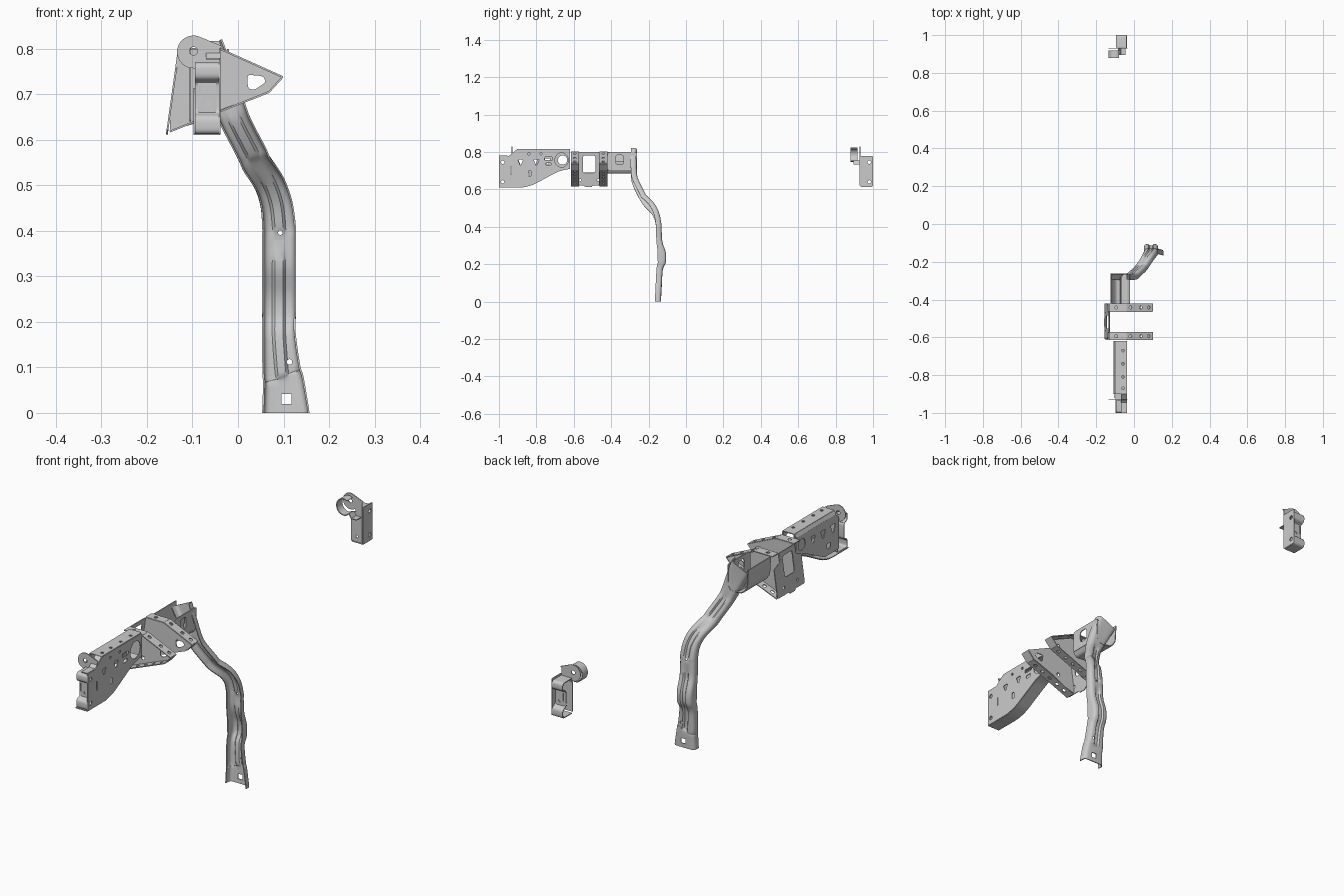
import bpy, bmesh, math
from mathutils import Vector, Matrix

if "Cube" in bpy.data.objects:
    bpy.data.objects.remove(bpy.data.objects["Cube"])

T = 0.004  # sheet thickness
X, Y, Z = Vector((1, 0, 0)), Vector((0, 1, 0)), Vector((0, 0, 1))


def add(name, me):
    ob = bpy.data.objects.new(name, me)
    bpy.context.collection.objects.link(ob)
    return ob


def evaluated(ob):
    bpy.context.view_layer.update()
    dg = bpy.context.evaluated_depsgraph_get()
    return bpy.data.meshes.new_from_object(ob.evaluated_get(dg))


def bake(ob):
    me = evaluated(ob)
    ob.modifiers.clear()
    ob.data = me


def oval(u, v, a, b=None, n=20):
    b = b or a
    return [(u + a * math.cos(2 * math.pi * i / n), v + b * math.sin(2 * math.pi * i / n)) for i in range(n)]


def fillet(pts, r, n=4, closed=True):
    out = []
    P = [Vector(p) for p in pts]
    for i, p in enumerate(P):
        if not closed and i in (0, len(P) - 1):
            out.append(tuple(p))
            continue
        a, b = P[i - 1] - p, P[(i + 1) % len(P)] - p
        k = min(r, a.length * 0.45, b.length * 0.45)
        s, e = p + a.normalized() * k, p + b.normalized() * k
        for j in range(n + 1):
            t = j / n
            out.append(tuple(s * (1 - t) ** 2 + p * 2 * t * (1 - t) + e * t * t))
    return out


def box(u, v, w, h, r=0.006):
    return fillet([(u - w, v - h), (u + w, v - h), (u + w, v + h), (u - w, v + h)], r)


def tri(u, v, s):
    return fillet([(u - s, v + s), (u + s, v + s), (u + s * 0.2, v - s), (u - s * 0.2, v - s)], s * 0.4)


def sheet(name, outline, holes, O, U, V):
    """Flat plate with holes, drawn in the U, V plane."""
    cu = bpy.data.curves.new(name, 'CURVE')
    cu.dimensions, cu.fill_mode, cu.extrude = '2D', 'BOTH', T / 2
    for loop in [outline] + holes:
        sp = cu.splines.new('POLY')
        sp.points.add(len(loop) - 1)
        for pt, (u, v) in zip(sp.points, loop):
            pt.co = (u, v, 0, 1)
        sp.use_cyclic_u = True
    tmp = add(name + "_tmp", cu)
    me = evaluated(tmp)
    bpy.data.objects.remove(tmp)
    W = U.cross(V).normalized()
    M = Matrix((U, V, W)).transposed().to_4x4()
    M.translation = Vector(O)
    me.transform(M)
    return add(name, me)


def grid_sheet(name, rows):
    """Bent sheet from rows of points, thickened."""
    bm = bmesh.new()
    R = [[bm.verts.new(p) for p in row] for row in rows]
    for a, b in zip(R, R[1:]):
        for i in range(len(a) - 1):
            bm.faces.new((a[i], a[i + 1], b[i + 1], b[i]))
    bmesh.ops.recalc_face_normals(bm, faces=bm.faces)
    me = bpy.data.meshes.new(name)
    bm.to_mesh(me)
    bm.free()
    ob = add(name, me)
    m = ob.modifiers.new("thick", 'SOLIDIFY')
    m.thickness, m.offset = T, 0
    bake(ob)
    return ob


def strip(name, prof, axis, a, b):
    """Open profile extruded along x (profile y,z) or y (profile x,z)."""
    f = (lambda p, k: (k, p[0], p[1])) if axis == 'x' else (lambda p, k: (p[0], k, p[1]))
    return grid_sheet(name, [[f(p, k) for p in prof] for k in (a, b)])


def cut(ob, loc, size, round_hole):
    if round_hole:
        bpy.ops.mesh.primitive_cylinder_add(vertices=20, radius=size, depth=0.12, location=loc, rotation=(math.pi / 2, 0, 0))
    else:
        bpy.ops.mesh.primitive_cube_add(size=1, location=loc)
        bpy.context.object.scale = (size * 2, 0.12, size * 2)
    c = bpy.context.object
    c.hide_render = True
    m = ob.modifiers.new("hole", 'BOOLEAN')
    m.operation, m.object, m.solver = 'DIFFERENCE', c, 'EXACT'
    bake(ob)
    bpy.data.objects.remove(c)


# Post: pressed channel swept through stations (x, y, z, width, depth, bead)
ST = [(.105, -.136, 0, .10, .03, 0), (.100, -.133, .07, .086, .03, 0), (.096, -.131, .09, .081, .03, .007),
      (.09, -.126, .17, .07, .032, .007), (.09, -.110, .21, .07, .042, .007), (.09, -.110, .26, .07, .042, .007),
      (.09, -.128, .32, .07, .03, .007), (.09, -.132, .38, .07, .028, 0), (.09, -.133, .41, .07, .028, .006),
      (.084, -.143, .46, .067, .028, .006), (.068, -.164, .505, .064, .03, .006), (.04, -.206, .55, .062, .03, 0),
      (.028, -.222, .575, .062, .03, .006), (-.003, -.252, .635, .062, .03, .006), (-.018, -.263, .67, .066, .03, 0),
      (-.045, -.266, .73, .08, .03, 0), (-.078, -.264, .80, .092, .03, 0)]


def spline(S, n=5):
    out = []
    for i in range(len(S) - 1):
        q = [S[max(i - 1, 0)], S[i], S[i + 1], S[min(i + 2, len(S) - 1)]]
        for j in range(n):
            t = j / n
            out.append([0.5 * (2 * b + (c - a) * t + (2 * a - 5 * b + 4 * c - d) * t * t + (3 * b - a - 3 * c + d) * t ** 3)
                        for a, b, c, d in zip(*q)])
    return out + [list(S[-1])]


rings = []
path = spline(ST)
for i, (x, y, z, w, d, b) in enumerate(path):
    t = (Vector(path[min(i + 1, len(path) - 1)][:3]) - Vector(path[max(i - 1, 0)][:3])).normalized()
    if i == 0:
        t = Z
    s = Vector((t.z, 0, -t.x)).normalized()
    n = t.cross(s)
    h, r = w / 2, 0.014
    half = [(h, -d), (h, -r), (h - .1 * r, -.55 * r), (h - .3 * r, -.3 * r), (h - .55 * r, -.1 * r), (h - r, 0),
            (.014, 0), (.011, -b * .5), (.008, -b)]
    sec = half + [(-u, v) for u, v in reversed(half)]
    rings.append([Vector((x, y, z)) + s * u + n * v for u, v in sec])
seam = 7 * 5
lower = grid_sheet("lower_post", rings[:seam + 1])
upper = grid_sheet("upper_post", rings[seam:])
cut(lower, (.107, -.135, .03), .011, False)
cut(lower, (.113, -.13, .112), .006, True)
cut(upper, (.093, -.133, .396), .005, True)

# Connector between the post and the saddle bracket
strip("connector_tray", fillet([(-.122, .80), (-.117, .72), (-.095, .69), (-.035, .685), (-.022, .705)], .012, 4, False), 'y', -.42, -.262)
sheet("connector_side", fillet([(-.42, .705), (-.27, .705), (-.262, .72), (-.262, .795), (-.27, .80), (-.41, .80), (-.42, .79)], .006),
      [box(-.355, .758, .020, .026, .014)], (-.022, 0, 0), Y, Z)
strip("connector_rib", [(-.072, .69), (-.068, .75)], 'y', -.42, -.28)

# Saddle bracket: back plate with window and two triangular wings
sheet("saddle_plate", fillet([(-.61, .62), (-.545, .62), (-.54, .612), (-.505, .612), (-.50, .62), (-.42, .62), (-.42, .745), (-.465, .76),
                              (-.465, .80), (-.575, .80), (-.575, .76), (-.61, .745)], .006),
      [box(-.518, .735, .034, .046, .012), oval(-.565, .65, .006), oval(-.47, .65, .006)], (-.242, 0, 0), Y, Vector((.14, 0, 1)))
wing = [(-.15, .62), (-.148, .685), (-.13, .80), (-.04, .80), (.098, .738), (.068, .705), (-.035, .667), (-.10, .634)]
eye = [(.020, .743), (.055, .740), (.062, .727), (.035, .709), (.022, .713)]


def flange(name, p, q, y0, y1, spots):
    d = Vector((q[0] - p[0], 0, q[1] - p[1]))
    L = d.length
    ym = (y0 + y1) / 2
    sheet(name, [(0, y0), (L, y0), (L, y1), (0, y1)], [oval(L * k, ym, .008) for k in spots], (p[0], 0, p[1]), d.normalized(), Y)


for side, yi, yo in (("front", -.573, -.615), ("rear", -.463, -.421)):
    lo, hi = min(yi, yo), max(yi, yo)
    sheet(side + "_wing", fillet(wing, .006), [fillet(eye, .008), oval(-.065, .68, .008)], (0, yi, 0), X, Z)
    flange(side + "_wing_top", (-.04, .80), (.098, .738), lo, hi, (.15, .55, .85))
    flange(side + "_wing_roof", (-.13, .80), (-.04, .80), lo, hi, (.4,))
    flange(side + "_wing_tip", (.098, .738), (.068, .705), lo, hi, ())
    flange(side + "_wing_bottom", (.068, .705), (-.15, .618), lo, hi, (.12, .3, .48, .66, .84))

# Long side arm: two perforated webs joined by top and bottom flanges
low = [(-1, .612), (-.87, .612), (-.82, .625), (-.68, .70), (-.62, .712)]
top = [(-.62, .815), (-.90, .815), (-.945, .778)]
big = [oval(-.665, .757, .036, .038), box(-.735, .765, .022, .008), tri(-.885, .745, .014), tri(-.80, .745, .015),
       box(-.835, .685, .007, .014, .004), box(-.735, .735, .014, .007), oval(-.775, .79, .006), oval(-.84, .79, .006)]
sheet("arm_outer_web", fillet(low + top + [(-1, .778)], .008),
      big + [oval(-.98, .745, .009), oval(-.98, .64, .009), box(-.935, .70, .003, .02, .002)], (-.04, 0, 0), Y, Z)
sheet("arm_inner_web", fillet([(-.92, .64), (-.82, .64), (-.68, .71), (-.62, .72), (-.62, .80), (-.90, .80), (-.92, .78)], .008),
      [tri(-.88, .745, .018), tri(-.81, .745, .018), tri(-.74, .75, .016), box(-.85, .68, .012, .012), oval(-.66, .757, .025)],
      (-.105, 0, 0), Y, Z)
sheet("arm_top", fillet([(-.098, -.90), (-.04, -.90), (-.04, -.62), (-.098, -.62)], .004),
      [oval(-.058, y, .007) for y in (-.67, -.74, -.81, -.87)], (0, 0, .815), X, Y)
strip("arm_top_step", [(-.098, .815), (-.106, .80)], 'y', -.90, -.62)
strip("arm_nose", [(-.90, .815), (-.945, .778), (-1, .778)], 'x', -.07, -.04)
strip("arm_bottom", fillet(low, .03, 4, False), 'x', -.098, -.04)


# End brackets at both ends of the car width
def end_bracket(name, s):
    cap = [(.935, .768), (.998, .768), (.998, .735), (.975, .728), (.975, .658), (.998, .650), (.998, .614), (.935, .614)]
    strip(name + "_cap", [(s * a, b) for a, b in fillet(cap, .012, 4, False)], 'x', -.094, -.04)
    sheet(name + "_cap_face", fillet([(-.088, .66), (-.048, .66), (-.048, .73), (-.088, .73)], .004),
          [oval(-.065, .68, .006), box(-.084, .70, .003, .018, .002)], (0, s * .978, 0), X, Z)
    arc = [(-.098 + .036 * math.cos(math.radians(a)), .793 + .036 * math.sin(math.radians(a))) for a in range(70, 316, 12)]
    ear = arc + [(-.07, .755), (-.094, .75), (-.094, .62), (-.04, .62), (-.04, .80), (-.035, .806)]
    sheet(name + "_ear", ear, [oval(-.098, .795, .009), oval(-.065, .645, .006)], (0, s * .93, 0), X, Z)


end_bracket("front_end", -1)
end_bracket("rear_end", 1)
sheet("rear_end_web", box(.965, .696, .034, .082, .006), [oval(.98, .745, .009), oval(.98, .64, .009)], (-.04, 0, 0), Y, Z)
hook = [(-.098 + .034 * math.cos(math.radians(a)), .785 + .036 * math.sin(math.radians(a))) for a in range(60, 301, 12)]
strip("rear_end_hook", hook, 'y', .88, .918)
strip("rear_end_hook_link", [(-.082, .754), (-.07, .735), (-.045, .735)], 'y', .895, .93)

# Smooth rounded bends, keep sheet edges crisp
bpy.ops.object.select_all(action='DESELECT')
for ob in bpy.context.scene.objects:
    ob.select_set(True)
    bpy.context.view_layer.objects.active = ob
bpy.ops.object.shade_smooth_by_angle(angle=math.radians(35))
